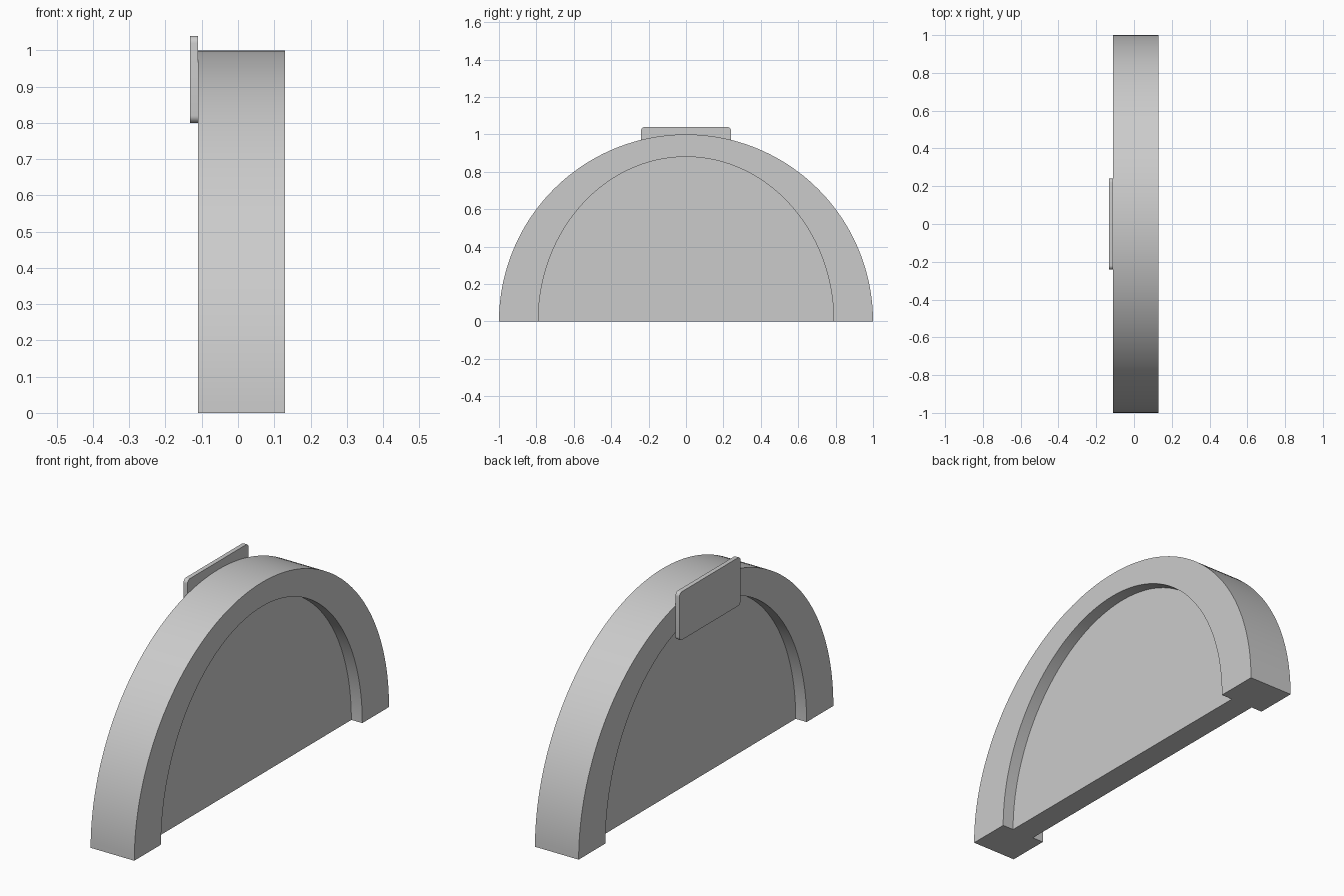
import bpy, bmesh, math

if "Cube" in bpy.data.objects:
    bpy.data.objects.remove(bpy.data.objects["Cube"])

SEG = 96


def arc(ry, rz, n=SEG):
    """Half ellipse in the y-z plane, from +y over the top to -y."""
    return [(ry * math.cos(math.pi * i / n), max(0.0, rz * math.sin(math.pi * i / n)))
            for i in range(n + 1)]


def extrude_part(name, points, polygons, x0, x1):
    """Make flat y-z polygons at x0 and extrude them to x1."""
    bm = bmesh.new()
    verts = [bm.verts.new((x0, y, z)) for y, z in points]
    faces = [bm.faces.new([verts[i] for i in poly]) for poly in polygons]
    new = bmesh.ops.extrude_face_region(bm, geom=faces, use_keep_orig=True)
    moved = [g for g in new["geom"] if isinstance(g, bmesh.types.BMVert)]
    bmesh.ops.translate(bm, verts=moved, vec=(x1 - x0, 0, 0))
    bmesh.ops.recalc_face_normals(bm, faces=bm.faces)
    mesh = bpy.data.meshes.new(name)
    bm.to_mesh(mesh)
    bm.free()
    obj = bpy.data.objects.new(name, mesh)
    bpy.context.collection.objects.link(obj)
    bpy.ops.object.select_all(action='DESELECT')
    obj.select_set(True)
    bpy.context.view_layer.objects.active = obj
    bpy.ops.object.shade_smooth_by_angle(angle=math.radians(30))
    return obj


# Arched frame: round outside, elliptical inside
outer, inner = arc(1.0, 1.0), arc(0.79, 0.88)
n = SEG + 1
extrude_part("arch_frame", outer + inner,
             [(i, i + 1, n + i + 1, n + i) for i in range(SEG)], -0.11, 0.13)

# Panel recessed on both sides of the frame
extrude_part("recessed_panel", inner, [range(n)], -0.05, 0.07)

# Thin plate with rounded corners on the back of the crown
r, half_y, z0, z1 = 0.02, 0.24, 0.80, 1.04
plate = []
for cy, cz, start in ((half_y - r, z1 - r, 0), (r - half_y, z1 - r, 90),
                      (r - half_y, z0 + r, 180), (half_y - r, z0 + r, 270)):
    for k in range(7):
        a = math.radians(start + 15 * k)
        plate.append((cy + r * math.cos(a), cz + r * math.sin(a)))
extrude_part("crown_plate", plate, [range(len(plate))], -0.132, -0.11)
